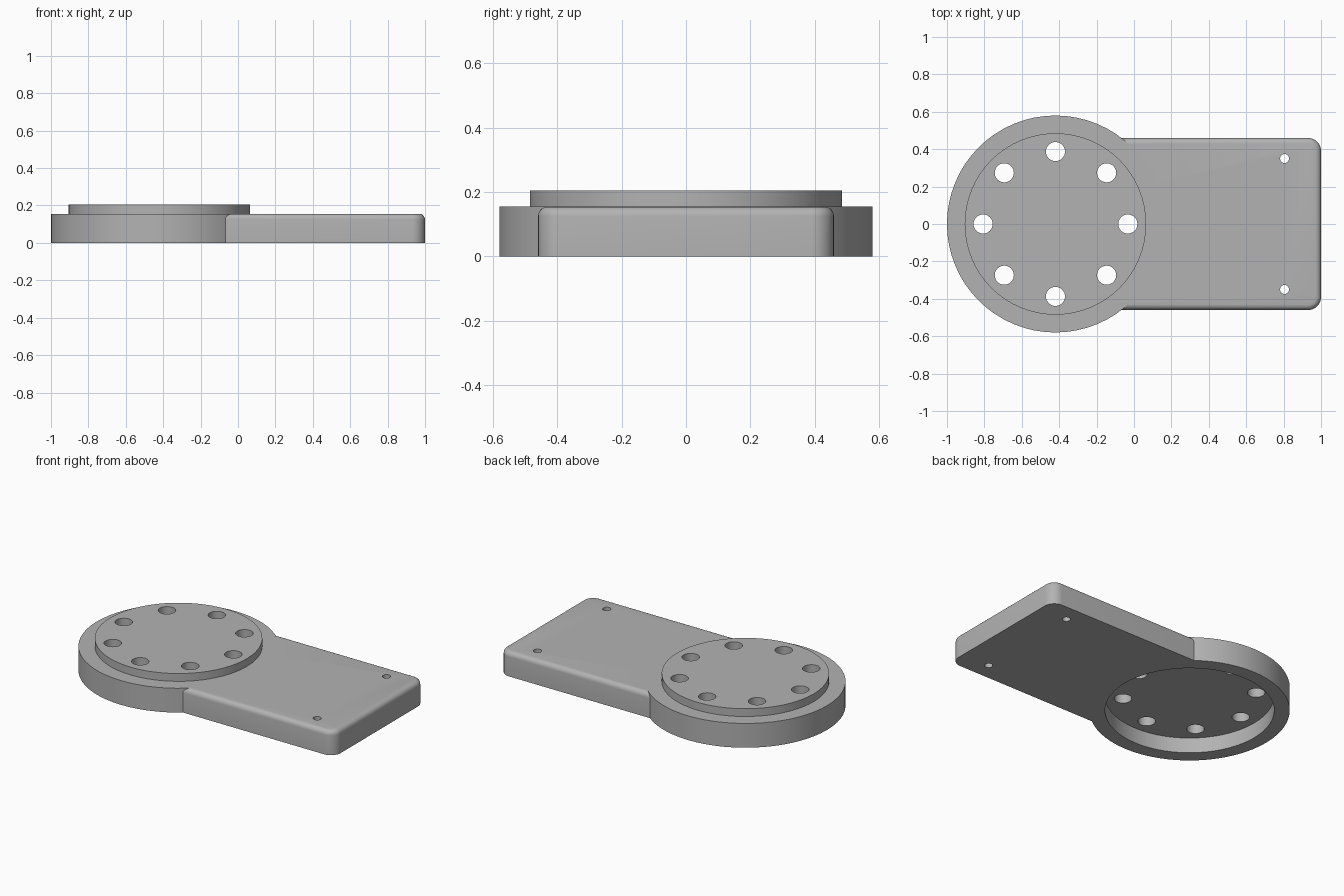
import bpy
import bmesh
from math import cos, sin, tau, radians
from mathutils import Vector

cube = bpy.data.objects.get("Cube")
if cube:
    bpy.data.objects.remove(cube, do_unlink=True)

CENTRE_X = -0.42
THICK = 0.155
TOP = 0.205

# Single grey material
grey = bpy.data.materials.new("matte grey")
grey.use_nodes = True
colour = (0.45, 0.45, 0.45, 1)
grey.diffuse_color = colour
grey.node_tree.nodes["Principled BSDF"].inputs["Base Color"].default_value = colour


def add_object(name, bm):
    mesh = bpy.data.meshes.new(name)
    bm.to_mesh(mesh)
    bm.free()
    mesh.materials.append(grey)
    obj = bpy.data.objects.new(name, mesh)
    bpy.context.collection.objects.link(obj)
    return obj


def cylinder(name, x, y, z0, z1, radius, sides):
    bm = bmesh.new()
    bmesh.ops.create_cone(bm, cap_ends=True, segments=sides, radius1=radius,
                          radius2=radius, depth=z1 - z0)
    bmesh.ops.translate(bm, verts=bm.verts, vec=(x, y, (z0 + z1) / 2))
    return add_object(name, bm)


def combine(target, tool, operation):
    mod = target.modifiers.new(operation.lower(), 'BOOLEAN')
    mod.operation = operation
    mod.solver = 'EXACT'
    mod.object = tool
    bpy.context.view_layer.objects.active = target
    bpy.ops.object.modifier_apply(modifier=mod.name)
    bpy.data.objects.remove(tool, do_unlink=True)


def rounded_plate(x0, x1, half_y):
    bm = bmesh.new()
    bmesh.ops.create_cube(bm, size=1)
    bmesh.ops.scale(bm, verts=bm.verts, vec=(x1 - x0, 2 * half_y, THICK))
    bmesh.ops.translate(bm, verts=bm.verts, vec=((x0 + x1) / 2, 0, THICK / 2))
    # Round the two upright corners at the free end
    upright = [e for e in bm.edges
               if all(v.co.x > x1 - 0.001 for v in e.verts)
               and abs(e.verts[0].co.z - e.verts[1].co.z) > 0.1]
    bmesh.ops.bevel(bm, geom=upright, offset=0.07, segments=8,
                    profile=0.5, affect='EDGES')
    # Soften the top rim, leaving the hidden inner end square
    rim = [e for e in bm.edges
           if all(v.co.z > THICK - 0.001 for v in e.verts)
           and any(v.co.x > x0 + 0.001 for v in e.verts)]
    bmesh.ops.bevel(bm, geom=rim, offset=0.03, segments=5,
                    profile=0.5, affect='EDGES')
    return add_object("arm_plate", bm)


# Round base, arm plate and raised disc joined into one body
body = cylinder("mounting_plate", CENTRE_X, 0, 0, THICK, 0.58, 64)
combine(body, rounded_plate(-0.3, 1.0, 0.46), 'UNION')
combine(body, cylinder("raised_disc", CENTRE_X, 0, 0.1, TOP, 0.485, 64), 'UNION')

# Round recess underneath
combine(body, cylinder("recess", CENTRE_X, 0, -0.1, 0.098, 0.49, 64), 'DIFFERENCE')

# Ring of bolt holes
for i in range(8):
    a = tau * i / 8
    hole = cylinder("bolt_hole", CENTRE_X + 0.387 * cos(a), 0.387 * sin(a),
                    -0.1, 0.4, 0.051, 32)
    combine(body, hole, 'DIFFERENCE')

# Pair of small screw holes at the free end
for side in (-1, 1):
    hole = cylinder("screw_hole", 0.805, side * 0.35, -0.1, 0.4, 0.024, 24)
    combine(body, hole, 'DIFFERENCE')

bpy.ops.object.select_all(action='DESELECT')
body.select_set(True)
bpy.context.view_layer.objects.active = body
bpy.ops.object.shade_smooth_by_angle(angle=radians(30))
